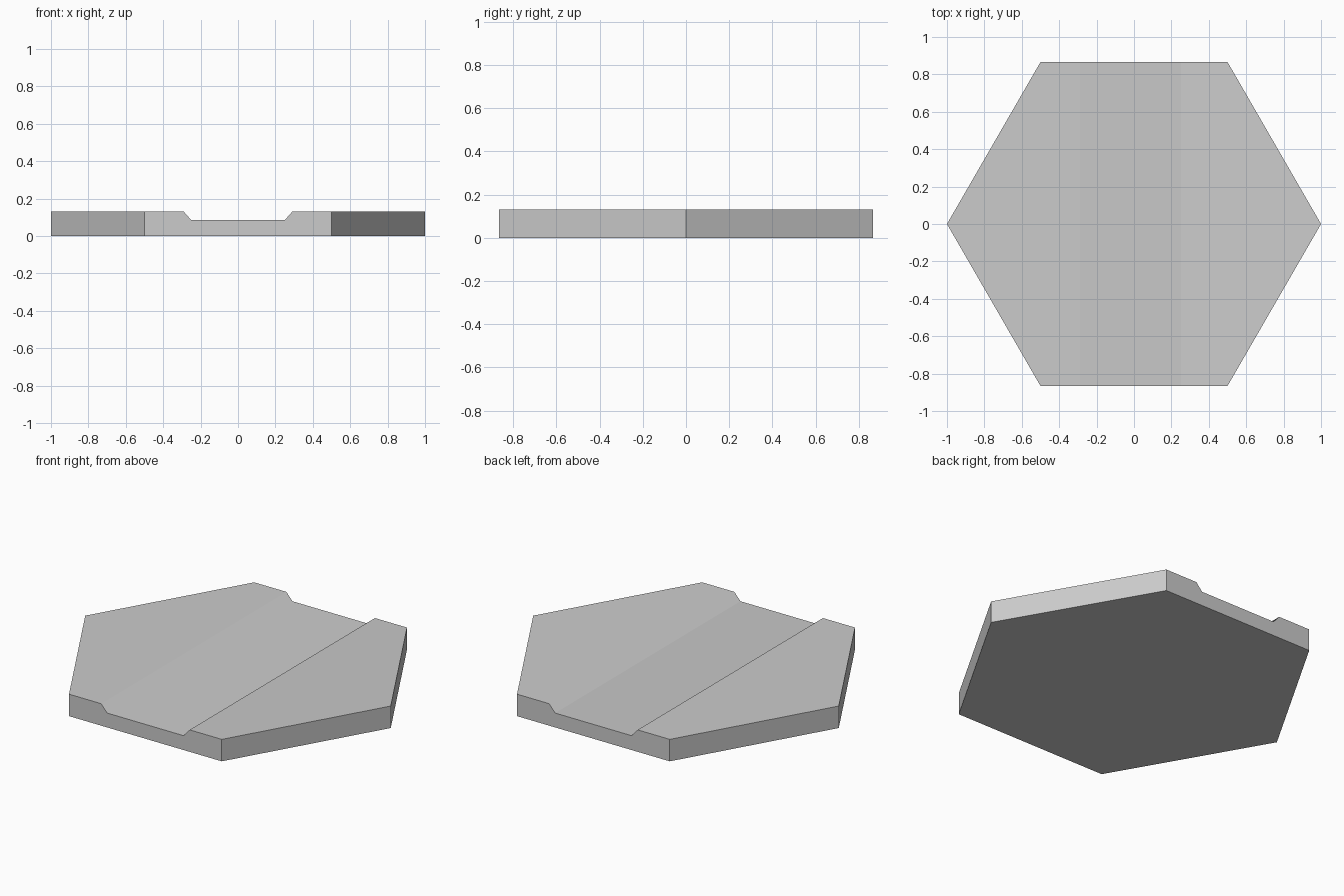
import bpy
import bmesh
import math

cube = bpy.data.objects.get("Cube")
if cube:
    bpy.data.objects.remove(cube, do_unlink=True)

HEIGHT = 0.13
FLOOR = 0.085
FLOOR_HALF = 0.25
RIM_HALF = 0.29

# Single stone-grey colour
stone = bpy.data.materials.new("stone_grey")
stone.use_nodes = True
grey = (0.6, 0.6, 0.6, 1)
stone.diffuse_color = grey
stone.node_tree.nodes["Principled BSDF"].inputs["Base Color"].default_value = grey

# Hexagonal slab with corners on the x axis
bm = bmesh.new()
corners = [bm.verts.new((math.cos(math.radians(a)), math.sin(math.radians(a)), 0))
           for a in range(0, 360, 60)]
base = bm.faces.new(corners)
extruded = bmesh.ops.extrude_face_region(bm, geom=[base])
top = [v for v in extruded["geom"] if isinstance(v, bmesh.types.BMVert)]
bmesh.ops.translate(bm, verts=top, vec=(0, 0, HEIGHT))

# Cut lines along the channel, then sink its floor
for x in (-RIM_HALF, -FLOOR_HALF, FLOOR_HALF, RIM_HALF):
    bmesh.ops.bisect_plane(bm, geom=bm.verts[:] + bm.edges[:] + bm.faces[:],
                           plane_co=(x, 0, 0), plane_no=(1, 0, 0))
for v in bm.verts:
    if v.co.z > FLOOR and abs(v.co.x) < (FLOOR_HALF + RIM_HALF) / 2:
        v.co.z = FLOOR

# Merge the flat faces left over on the base and sides
bmesh.ops.dissolve_limit(bm, angle_limit=math.radians(1),
                         verts=bm.verts[:], edges=bm.edges[:])
bmesh.ops.recalc_face_normals(bm, faces=bm.faces[:])

mesh = bpy.data.meshes.new("channel_tile")
bm.to_mesh(mesh)
bm.free()
mesh.materials.append(stone)
tile = bpy.data.objects.new("channel_tile", mesh)
bpy.context.collection.objects.link(tile)
